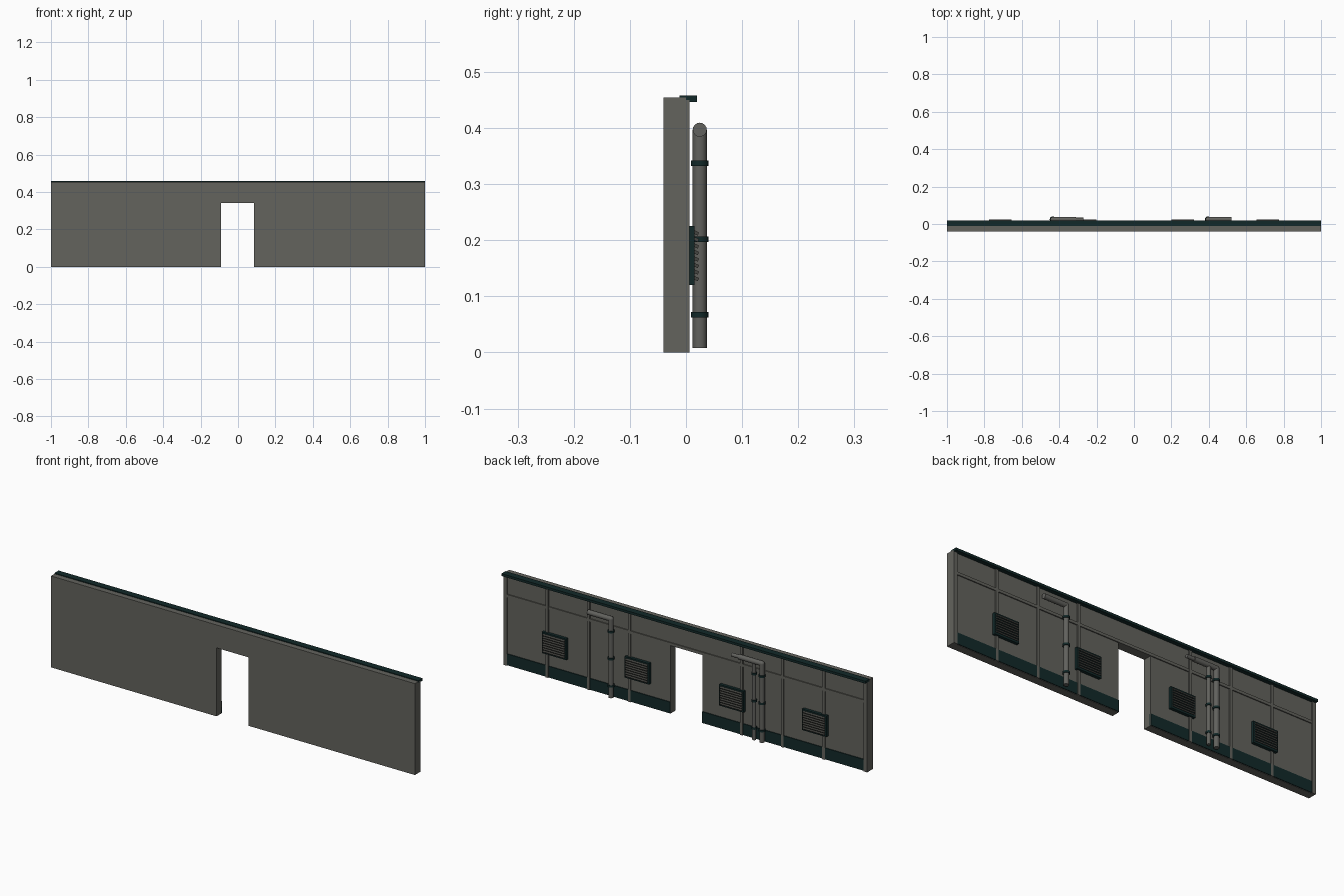
import bpy, bmesh, math
from mathutils import Matrix, Vector

if "Cube" in bpy.data.objects:
    bpy.data.objects.remove(bpy.data.objects["Cube"])


def material(name, rgb):
    m = bpy.data.materials.new(name)
    m.diffuse_color = (*rgb, 1)
    m.use_nodes = True
    m.node_tree.nodes["Principled BSDF"].inputs["Base Color"].default_value = m.diffuse_color
    return m


CONCRETE = material("warm grey panel", (0.125, 0.125, 0.11))
TEAL = material("dark teal trim", (0.006, 0.022, 0.022))
PIPE = material("grey pipe", (0.12, 0.12, 0.11))
SLAT = material("dark grey slat", (0.06, 0.06, 0.053))


def finish(name, bm, mat, smooth=False):
    bmesh.ops.recalc_face_normals(bm, faces=bm.faces)
    me = bpy.data.meshes.new(name)
    bm.to_mesh(me)
    bm.free()
    me.materials.append(mat)
    ob = bpy.data.objects.new(name, me)
    bpy.context.collection.objects.link(ob)
    if smooth:
        bpy.ops.object.select_all(action='DESELECT')
        ob.select_set(True)
        bpy.context.view_layer.objects.active = ob
        bpy.ops.object.shade_smooth_by_angle(angle=math.radians(40))
    return ob


def add_box(bm, x0, x1, y0, y1, z0, z1, tilt=0):
    c = Vector(((x0 + x1) / 2, (y0 + y1) / 2, (z0 + z1) / 2))
    m = (Matrix.Translation(c) @ Matrix.Rotation(tilt, 4, 'X')
         @ Matrix.Diagonal((x1 - x0, y1 - y0, z1 - z0, 1)))
    bmesh.ops.create_cube(bm, size=1, matrix=m)


def add_rod(bm, a, b, r, sides=16):
    a, b = Vector(a), Vector(b)
    q = (b - a).to_track_quat('Z', 'Y').to_matrix().to_4x4()
    bmesh.ops.create_cone(bm, cap_ends=True, segments=sides, radius1=r, radius2=r,
                          depth=(b - a).length, matrix=Matrix.Translation((a + b) / 2) @ q)


# wall slab with a doorway, drawn as one outline and extruded
Y0, Y1, TOP = -0.04, 0.0, 0.454
outline = [(-1, 0), (-0.09, 0), (-0.09, 0.34), (0.085, 0.34),
           (0.085, 0), (1, 0), (1, TOP), (-1, TOP)]
bm = bmesh.new()
face = bm.faces.new([bm.verts.new((x, Y0, z)) for x, z in outline])
ext = bmesh.ops.extrude_face_region(bm, geom=[face])
bmesh.ops.translate(bm, vec=(0, Y1 - Y0, 0),
                    verts=[v for v in ext["geom"] if isinstance(v, bmesh.types.BMVert)])
finish("wall", bm, CONCRETE)

# raised vertical ribs and the horizontal rail on the back
bm = bmesh.new()
for s in (-1, 1):
    for x, w in ((0.99, 0.02), (0.76, 0.014), (0.533, 0.014), (0.308, 0.014)):
        add_box(bm, s * x - w / 2, s * x + w / 2, -0.005, 0.006, 0, 0.45)
finish("ribs", bm, CONCRETE)
bm = bmesh.new()
add_box(bm, -0.985, 0.985, -0.005, 0.005, 0.34, 0.354)
finish("rail", bm, CONCRETE)

# skirting on both sides of the doorway, and the cap along the top
bm = bmesh.new()
add_box(bm, -0.982, -0.09, -0.005, 0.004, 0.002, 0.058)
add_box(bm, 0.085, 0.982, -0.005, 0.004, 0.002, 0.058)
finish("skirting", bm, TEAL)
bm = bmesh.new()
add_box(bm, -1, 1, -0.012, 0.02, 0.446, 0.458)
finish("top_cap", bm, TEAL)

# louvred vents
frames, slats = bmesh.new(), bmesh.new()
for x in (-0.715, -0.26, 0.26, 0.715):
    add_box(frames, x - 0.067, x + 0.067, -0.002, 0.015, 0.12, 0.225)
    for i in range(8):
        z = 0.132 + i * 0.0116
        add_box(slats, x - 0.06, x + 0.06, 0.0125, 0.0225, z - 0.003, z + 0.003,
                math.radians(-25))
finish("vent_frames", frames, TEAL)
finish("vent_slats", slats, SLAT)

# pipes: upright, rounded corner, then a run towards +x; clamps on the upright
PY, PZ = 0.0245, 0.397
pipes, clamps = bmesh.new(), bmesh.new()
for x, end, r in ((0.395, 0.52, 0.0125), (-0.435, -0.31, 0.0125), (-0.392, -0.27, 0.009)):
    add_rod(pipes, (x, PY, 0.008), (x, PY, PZ), r)
    add_rod(pipes, (x, PY, PZ), (end, PY, PZ), r)
    bmesh.ops.create_uvsphere(pipes, u_segments=16, v_segments=8, radius=r,
                              matrix=Matrix.Translation((x, PY, PZ)))
    for z in (0.067, 0.202, 0.337):
        add_rod(clamps, (x, PY, z - 0.005), (x, PY, z + 0.005), r + 0.0035)
finish("pipes", pipes, PIPE, smooth=True)
finish("pipe_clamps", clamps, TEAL, smooth=True)
